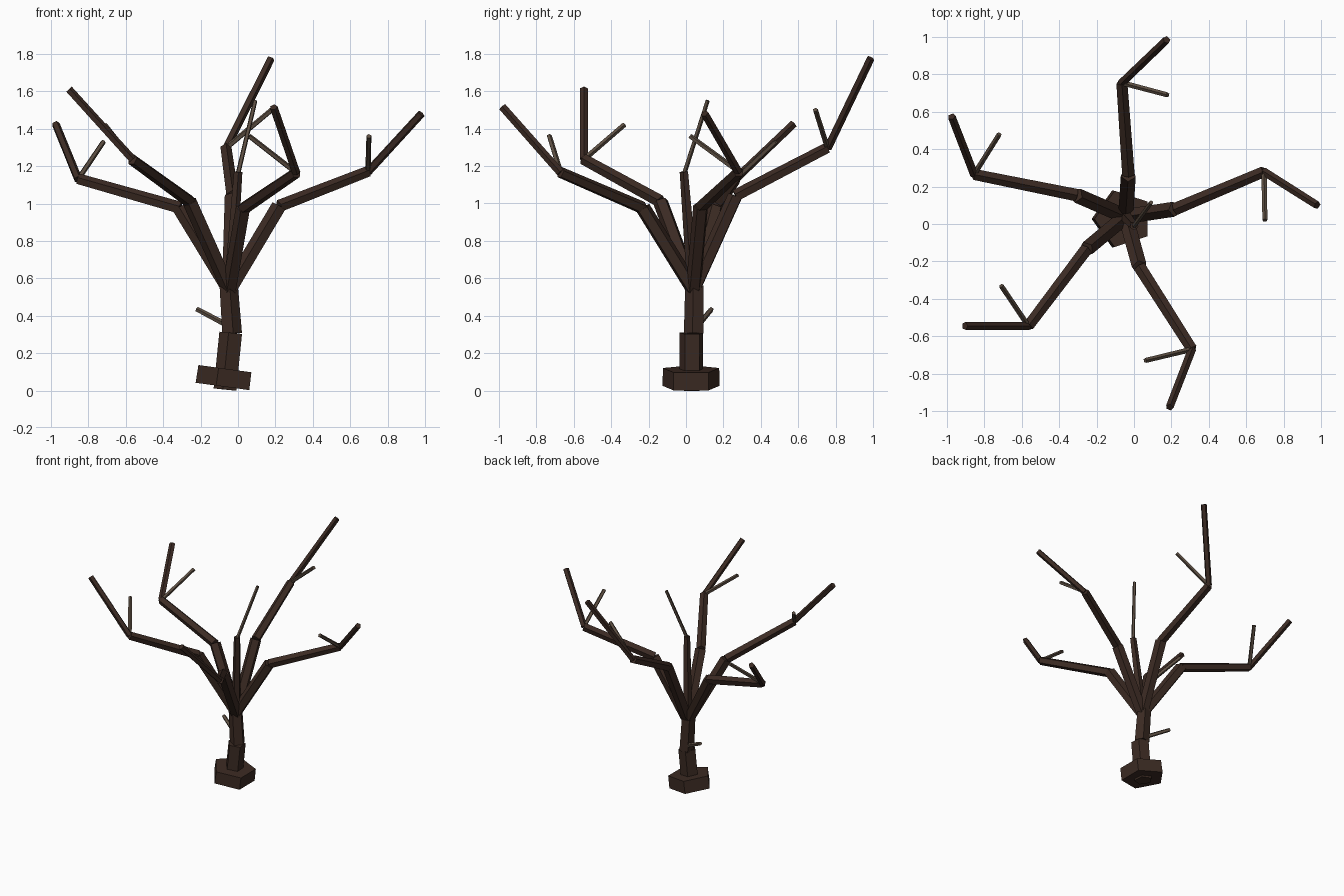
import bpy, bmesh, math
from mathutils import Vector, Matrix


def material(name, rgb):
    m = bpy.data.materials.new(name)
    m.diffuse_color = (*rgb, 1)
    return m


BARK = material("dark_bark", (0.045, 0.024, 0.017))
TWIG = material("pale_twig", (0.11, 0.078, 0.055))


def limb(name, a, b, r1, r2, mat=BARK, sides=5):
    """Flat-sided tapered cylinder from point a to point b."""
    a, b = Vector(a), Vector(b)
    d = b - a
    bm = bmesh.new()
    bmesh.ops.create_cone(bm, cap_ends=True, segments=sides,
                          radius1=r1, radius2=r2, depth=d.length)
    rot = d.to_track_quat('Z', 'Y').to_matrix().to_4x4()
    bm.transform(Matrix.Translation((a + b) / 2) @ rot @ Matrix.Rotation(math.radians(0), 4, 'Z'))
    me = bpy.data.meshes.new(name)
    bm.to_mesh(me)
    bm.free()
    me.materials.append(mat)
    ob = bpy.data.objects.new(name, me)
    bpy.context.collection.objects.link(ob)
    return ob


# root flare and two-part trunk
limb("root_base", (-0.068, 0.027, 0.02), (-0.055, 0.027, 0.115), 0.16, 0.158)
limb("lower_trunk", (-0.065, 0.028, 0.005), (-0.034, 0.03, 0.308), 0.066, 0.066)
limb("upper_trunk", (-0.034, 0.044, 0.305), (-0.052, 0.047, 0.56), 0.056, 0.052)
limb("trunk_twig", (-0.05, 0.06, 0.345), (-0.22, 0.135, 0.435), 0.016, 0.014, TWIG)

# five boughs: knuckle, elbow, tip, twig end
FORK = (-0.045, 0.04, 0.54)
BOUGHS = {
    "right": ((0.22, 0.08, 0.985), (0.695, 0.28, 1.17), (0.98, 0.1, 1.48), (0.7, 0.02, 1.36)),
    "back": ((-0.03, 0.265, 1.04), (-0.065, 0.755, 1.295), (0.175, 0.985, 1.775), (0.18, 0.69, 1.5)),
    "left": ((-0.31, 0.155, 0.975), (-0.855, 0.265, 1.13), (-0.975, 0.575, 1.425), (-0.72, 0.48, 1.33)),
    "front_left": ((-0.255, -0.135, 1.01), (-0.565, -0.545, 1.235), (-0.905, -0.545, 1.61), (-0.71, -0.33, 1.42)),
    "front_right": ((0.03, -0.23, 0.975), (0.31, -0.67, 1.165), (0.19, -0.98, 1.515), (0.06, -0.73, 1.36)),
}
for side, (knuckle, elbow, tip, twig) in BOUGHS.items():
    limb(side + "_bough", FORK, knuckle, 0.042, 0.042)
    limb(side + "_branch", knuckle, elbow, 0.035, 0.031)
    limb(side + "_branch_tip", elbow, tip, 0.023, 0.022)
    limb(side + "_twig", elbow, twig, 0.015, 0.014, TWIG)

# central leader
limb("centre_bough", FORK, (0.0, -0.01, 1.17), 0.034, 0.024)
limb("centre_twig", (0.0, -0.01, 1.16), (0.092, 0.115, 1.55), 0.013, 0.012, TWIG)
